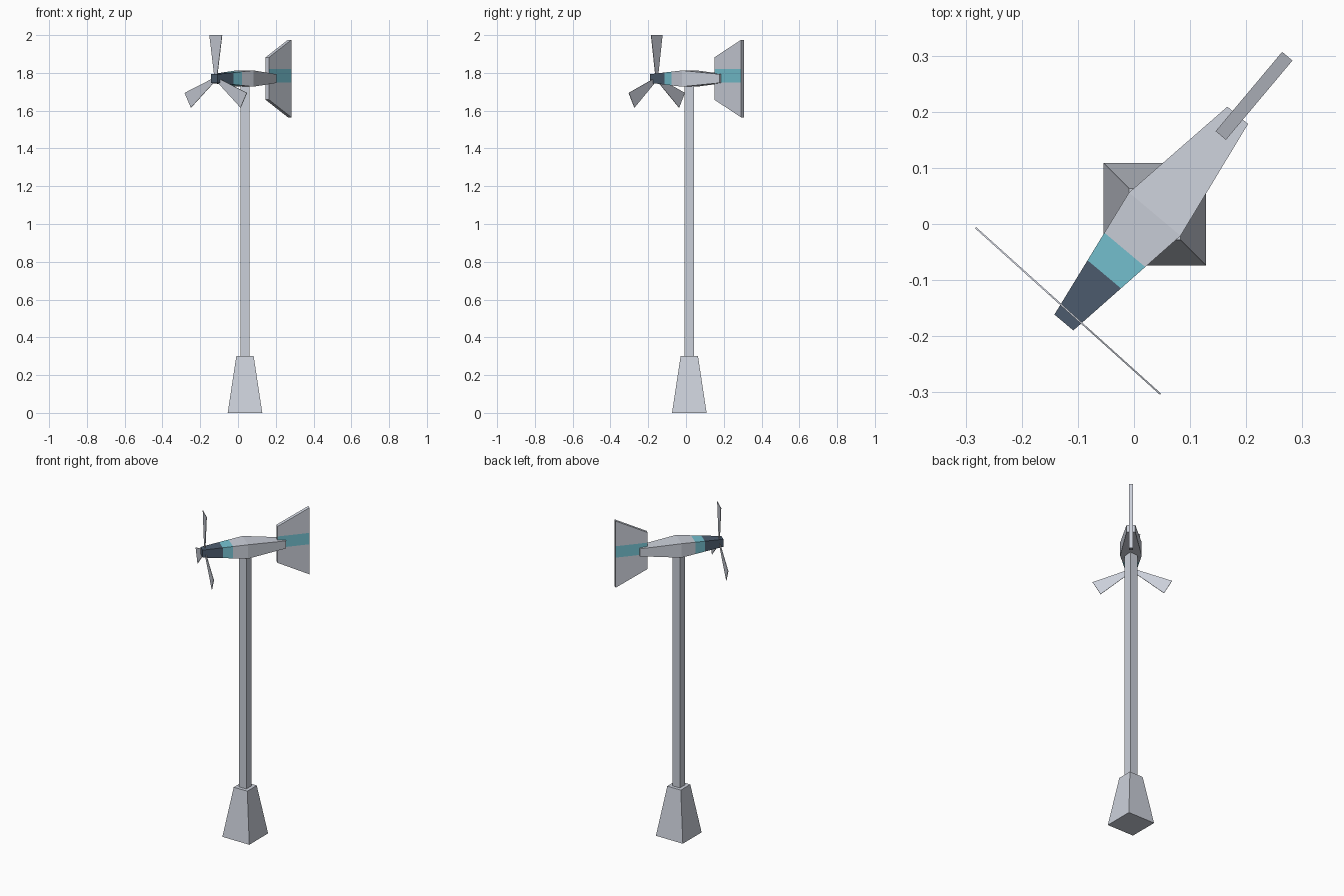
import bpy, bmesh, math
from mathutils import Matrix, Vector

cube = bpy.data.objects.get("Cube")
if cube:
    bpy.data.objects.remove(cube, do_unlink=True)

POLE = Vector((0.037, 0.0175, 0))
AXIS_Z = 1.77
YAW = math.radians(50)
ROTOR_YAW = math.radians(48)


def material(name, rgb):
    mat = bpy.data.materials.new(name)
    mat.use_nodes = True
    mat.diffuse_color = (*rgb, 1)
    mat.node_tree.nodes["Principled BSDF"].inputs["Base Color"].default_value = (*rgb, 1)
    return mat


GREY = material("light_grey", (0.60, 0.63, 0.70))
TEAL = material("teal", (0.18, 0.54, 0.64))
NAVY = material("dark_slate", (0.075, 0.11, 0.16))


def loft(rings):
    """Closed solid through a list of equal-length rings of points."""
    bm = bmesh.new()
    loops = [[bm.verts.new(p) for p in ring] for ring in rings]
    n = len(loops[0])
    for a, b in zip(loops, loops[1:]):
        for i in range(n):
            j = (i + 1) % n
            bm.faces.new((a[i], a[j], b[j], b[i]))
    bm.faces.new(loops[0])
    bm.faces.new(loops[-1])
    bmesh.ops.recalc_face_normals(bm, faces=bm.faces)
    return bm


def cut(bm, point, normal):
    geom = bm.verts[:] + bm.edges[:] + bm.faces[:]
    bmesh.ops.bisect_plane(bm, geom=geom, plane_co=point, plane_no=normal)


def finish(bm, name, mats, matrix):
    mesh = bpy.data.meshes.new(name)
    bm.normal_update()
    bm.to_mesh(mesh)
    bm.free()
    for mat in mats:
        mesh.materials.append(mat)
    obj = bpy.data.objects.new(name, mesh)
    obj.matrix_world = matrix
    bpy.context.collection.objects.link(obj)
    return obj


def square(half, z):
    return [(-half, -half, z), (half, -half, z), (half, half, z), (-half, half, z)]


def section(x, half_w, half_h):
    return [(x, -half_w, -half_h), (x, half_w, -half_h), (x, half_w, half_h), (x, -half_w, half_h)]


# Tapered footing and square pole
at_pole = Matrix.Translation(POLE)
finish(loft([square(0.0915, 0), square(0.046, 0.3)]), "footing", [GREY], at_pole)
finish(loft([square(0.025, 0.29), square(0.025, 1.75)]), "pole", [GREY], at_pole)

# Body: a box widest over the pole, with a dark nose and a teal band
head = Matrix.Translation(POLE + Vector((0, 0, AXIS_Z))) @ Matrix.Rotation(YAW, 4, "Z")
body = loft([section(-0.252, 0.022, 0.023), section(0, 0.06, 0.043), section(0.23, 0.024, 0.023)])
for x in (-0.14, -0.083):
    cut(body, (x, 0, 0), (1, 0, 0))
for f in body.faces:
    x = f.calc_center_median().x
    f.material_index = 2 if x < -0.14 else 1 if x < -0.083 else 0
finish(body, "body", [GREY, TEAL, NAVY], head)

# Tail fin with a teal stripe on both sides
fin = loft([section(0.183, 0.012, 0.112), section(0.3675, 0.012, 0.205)])
for z in (-0.02, 0.05):
    cut(fin, (0, 0, z), (0, 0, 1))
fin.normal_update()
for f in fin.faces:
    striped = abs(f.normal.y) > 0.9 and -0.02 < f.calc_center_median().z < 0.05
    f.material_index = 1 if striped else 0
finish(fin, "tail_fin", [GREY, TEAL], head)

# Three thin flared blades
hub = Matrix.Translation((-0.1175, -0.155, AXIS_Z)) @ Matrix.Rotation(ROTOR_YAW, 4, "Z")
for i in range(3):
    rings = [[(-0.0015, -w, r), (0.0015, -w, r), (0.0015, w, r), (-0.0015, w, r)]
             for w, r in ((0.008, 0.0), (0.045, 0.23))]
    spin = Matrix.Rotation(i * math.tau / 3, 4, "X")
    finish(loft(rings), f"blade_{i + 1}", [GREY], hub @ spin)
